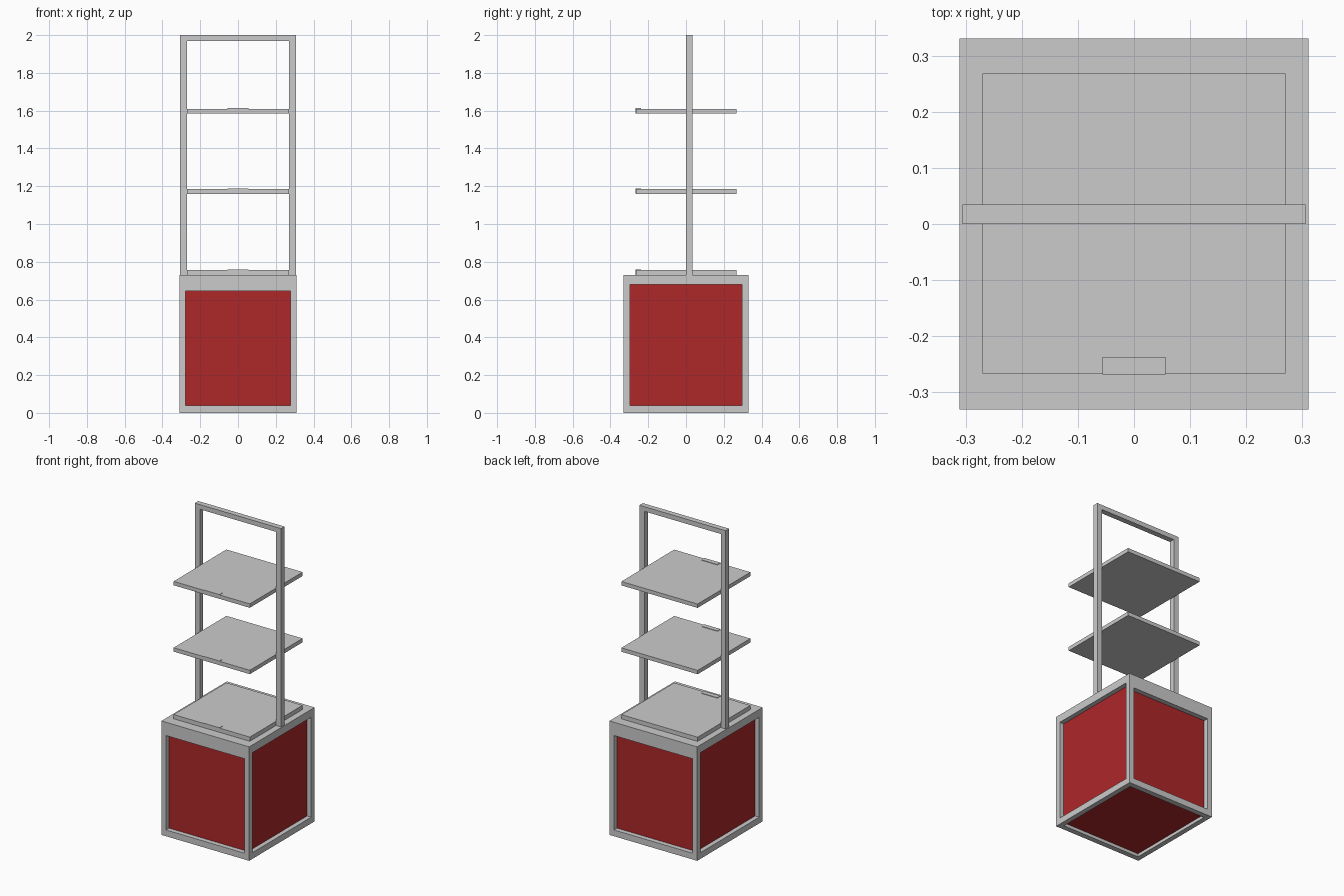
import bpy

if "Cube" in bpy.data.objects:
    bpy.data.objects.remove(bpy.data.objects["Cube"])

red = bpy.data.materials.new("red_panel")
red.diffuse_color = (0.42, 0.02, 0.022, 1)
red.use_nodes = True
red.node_tree.nodes["Principled BSDF"].inputs["Base Color"].default_value = red.diffuse_color


def box(name, x, y, z, mat=None):
    """Axis-aligned box from (min, max) ranges."""
    bpy.ops.mesh.primitive_cube_add(size=1, location=[sum(r) / 2 for r in (x, y, z)])
    ob = bpy.context.object
    ob.name = name
    ob.scale = [r[1] - r[0] for r in (x, y, z)]
    bpy.ops.object.transform_apply(location=False, rotation=False, scale=True)
    if mat:
        ob.data.materials.append(mat)
    return ob


def span(a, b, sign):
    """Range a..b on the positive or negative side of an axis."""
    return (a, b) if sign > 0 else (-b, -a)


X, Y, XI, YI = 0.311, 0.331, 0.279, 0.297   # cabinet outer and opening half sizes

# Red panels: one core set back inside the cabinet frame
box("red_panels", (-0.282, 0.282), (-0.30, 0.30), (0.02, 0.70), red)

# Cabinet frame
box("cabinet_top", (-X, X), (-Y, Y), (0.68, 0.73))
for s, side in ((-1, "left"), (1, "right")):
    box(f"{side}_bottom_rail", span(XI, X, s), (-YI, YI), (0, 0.04))
    for t, end in ((-1, "front"), (1, "back")):
        box(f"{end}_{side}_corner_post", span(XI, X, s), span(YI, Y, t), (0, 0.68))
for t, end in ((-1, "front"), (1, "back")):
    box(f"{end}_bottom_rail", (-XI, XI), span(YI, Y, t), (0, 0.04))
    box(f"{end}_top_rail", (-XI, XI), span(YI, Y, t), (0.645, 0.68))

# Upright rack frame
for s, side in ((-1, "left"), (1, "right")):
    box(f"{side}_upright", span(0.271, 0.306, s), (0, 0.035), (0.73, 1.97))
box("rack_crossbar", (-0.306, 0.306), (0, 0.035), (1.97, 2.0))

# Shelves, each with a small clip on its front edge
for name, z0, z1 in (("lower", 0.73, 0.757), ("middle", 1.16, 1.185), ("upper", 1.585, 1.61)):
    box(f"{name}_shelf", (-0.27, 0.27), (-0.266, 0.268), (z0, z1))
    box(f"{name}_shelf_clip", (-0.056, 0.056), (-0.268, -0.237), (z0 + 0.001, z1 + 0.003))
